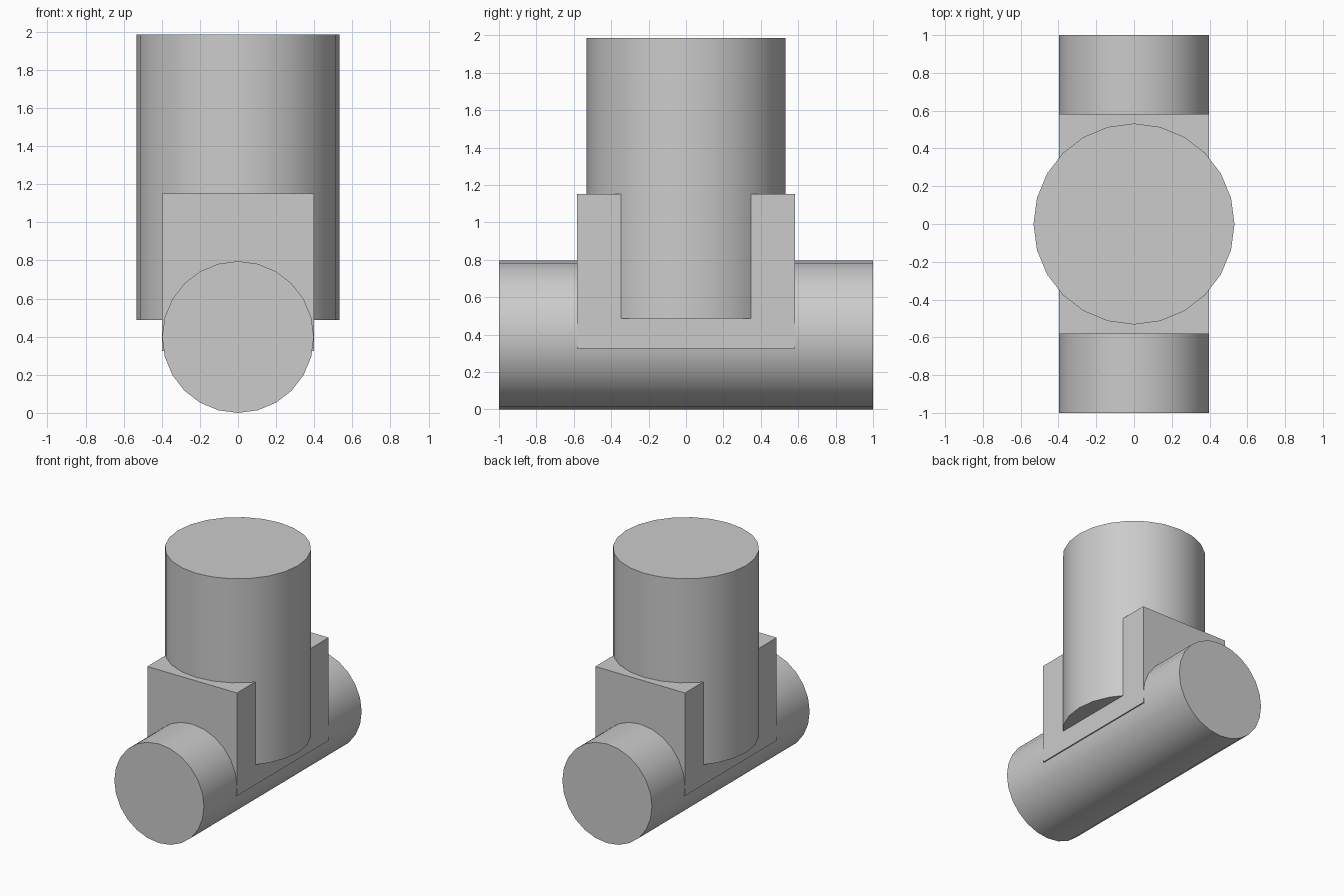
import bpy
import math

default_cube = bpy.data.objects.get("Cube")
if default_cube:
    bpy.data.objects.remove(default_cube, do_unlink=True)

# Single plain grey
grey = bpy.data.materials.new("plain_grey")
grey.use_nodes = True
colour = (0.6, 0.6, 0.6, 1.0)
grey.diffuse_color = colour
grey.node_tree.nodes["Principled BSDF"].inputs["Base Color"].default_value = colour

SIDES = 24
PIPE_RADIUS = 0.398


def finish(name):
    obj = bpy.context.object
    obj.name = name
    obj.data.name = name
    obj.data.materials.append(grey)
    bpy.ops.object.transform_apply(location=False, rotation=True, scale=True)
    return obj


def cylinder(name, radius, length, centre_z, tilt=0.0):
    bpy.ops.mesh.primitive_cylinder_add(
        vertices=SIDES, radius=radius, depth=length,
        location=(0, 0, centre_z), rotation=(tilt, 0, 0))
    finish(name)
    bpy.ops.object.shade_smooth_by_angle(angle=math.radians(30))


def block(name, half_x, half_y, bottom, top):
    bpy.ops.mesh.primitive_cube_add(size=1, location=(0, 0, (bottom + top) / 2))
    bpy.context.object.scale = (2 * half_x, 2 * half_y, top - bottom)
    finish(name)


# Horizontal pipe running front to back
cylinder("horizontal_pipe", PIPE_RADIUS, 2.0, PIPE_RADIUS, math.pi / 2)

# Saddle block joining both pipes
block("joining_block", PIPE_RADIUS, 0.582, 0.325, 1.152)

# Upright pipe, closed at both ends
base, top = 0.487, 1.987
cylinder("upright_pipe", 0.532, top - base, (base + top) / 2)
